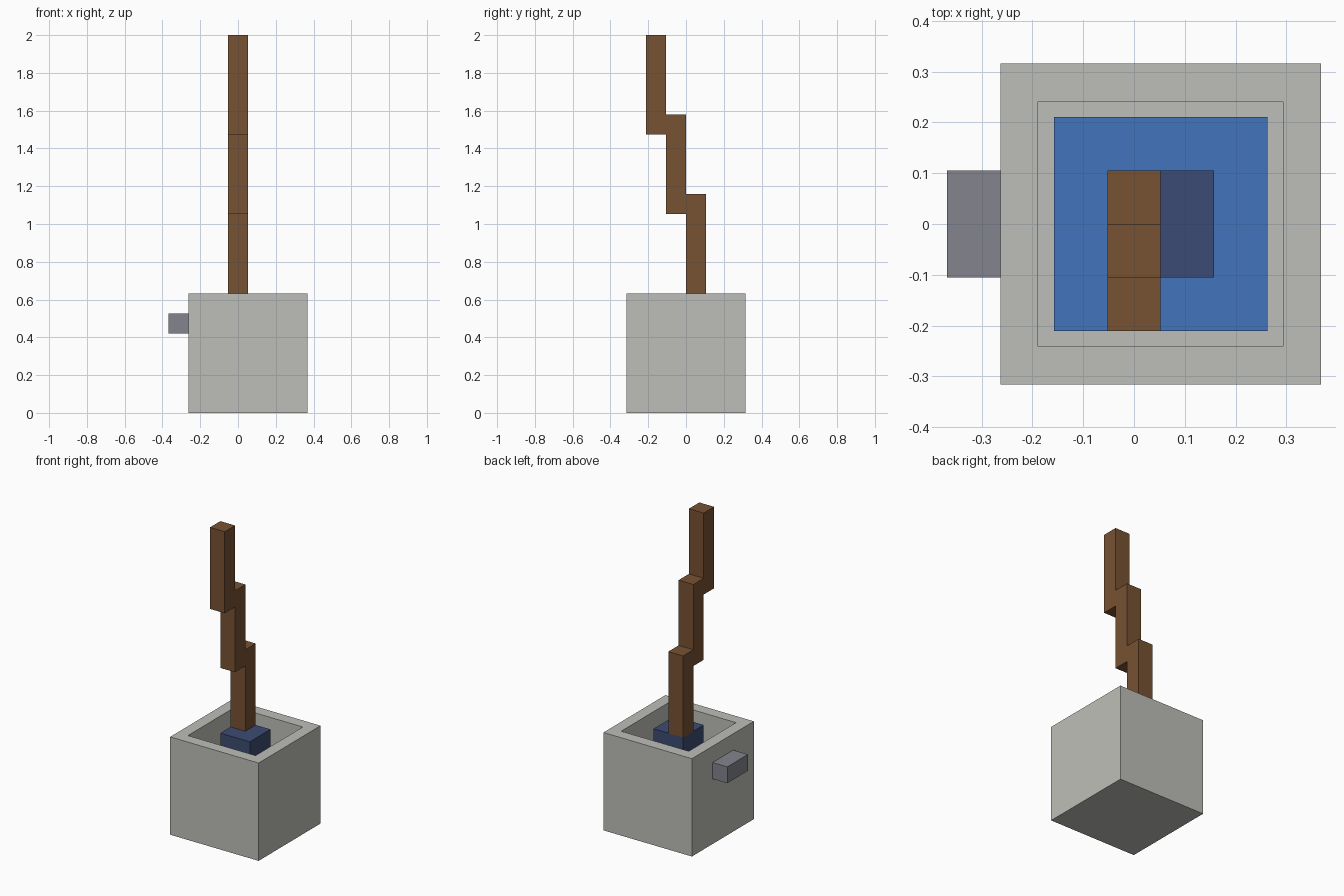
import bpy
import bmesh

cube = bpy.data.objects.get("Cube")
if cube:
    bpy.data.objects.remove(cube, do_unlink=True)

U = 2 / 19  # one block unit; the model is 19 blocks tall


def material(name, rgb):
    """Flat material from 0-255 sRGB values."""
    def linear(c):
        c /= 255
        return c / 12.92 if c <= 0.04045 else ((c + 0.055) / 1.055) ** 2.4
    colour = (*[linear(c) for c in rgb], 1)
    mat = bpy.data.materials.new(name)
    mat.use_nodes = True
    mat.diffuse_color = colour
    bsdf = mat.node_tree.nodes["Principled BSDF"]
    bsdf.inputs["Base Color"].default_value = colour
    bsdf.inputs["Roughness"].default_value = 0.9
    return mat


def box(name, x, y, z, mat, cavity=None):
    """Box from (min, max) ranges in blocks; cavity = (wall, depth) hollows the top."""
    bm = bmesh.new()
    bmesh.ops.create_cube(bm, size=1)
    for v in bm.verts:
        v.co = [U * (lo + (c + 0.5) * (hi - lo))
                for c, (lo, hi) in zip(v.co, (x, y, z))]
    if cavity:
        wall, depth = cavity
        top = max(bm.faces, key=lambda f: f.calc_center_median().z)
        bmesh.ops.inset_region(bm, faces=[top], thickness=wall * U)
        # Extrude the inner face down to make walls and floor
        res = bmesh.ops.extrude_face_region(bm, geom=[top])
        verts = [g for g in res["geom"] if isinstance(g, bmesh.types.BMVert)]
        bmesh.ops.translate(bm, verts=verts, vec=(0, 0, -depth * U))
        if top.is_valid:
            bmesh.ops.delete(bm, geom=[top], context="FACES_ONLY")
    bmesh.ops.recalc_face_normals(bm, faces=bm.faces)
    mesh = bpy.data.meshes.new(name)
    bm.to_mesh(mesh)
    bm.free()
    mesh.materials.append(mat)
    obj = bpy.data.objects.new(name, mesh)
    bpy.context.collection.objects.link(obj)
    return obj


stone = material("pale grey", (190, 191, 184))
steel = material("blue grey", (131, 133, 141))
blue = material("water blue", (66, 117, 190))
navy = material("navy", (60, 75, 115))
wood = material("brown wood", (119, 82, 51))

# Bucket with its water and side grip
box("bucket", (-2.5, 3.5), (-3, 3), (0, 6), stone, cavity=(1, 5))
box("water", (-1.5, 2.5), (-2, 2), (1, 3), blue)
box("side_grip", (-3.5, -2.5), (-1, 1), (4, 5), steel)

# Head standing in the water
box("mop_head", (-0.5, 1.5), (-1, 1), (3, 6), navy)

# Stepped handle leaning to the front, each length overlapping the last by a block
for i, (y, z0, z1) in enumerate([(0, 6, 11), (-1, 10, 15), (-2, 14, 19)], 1):
    box(f"handle_{i}", (-0.5, 0.5), (y, y + 1), (z0, z1), wood)
